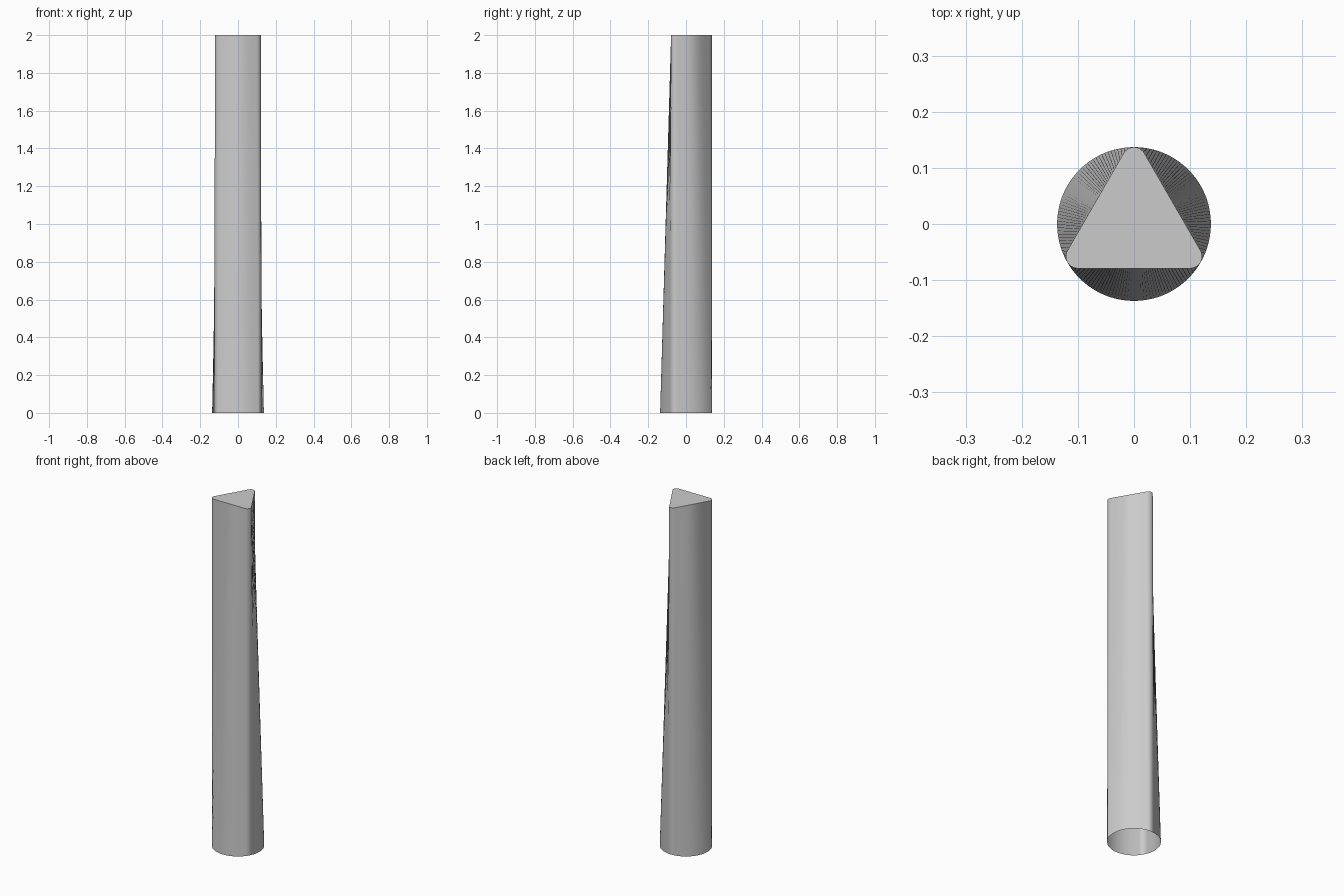
import bpy, bmesh, math

if "Cube" in bpy.data.objects:
    bpy.data.objects.remove(bpy.data.objects["Cube"])

HEIGHT, RADIUS = 2.0, 0.137
CORNER = 0.021                 # corner radius of the triangular top
D = RADIUS - CORNER            # distance of corner centres from the axis
INRADIUS = D / 2 + CORNER
N = 144

def triangle_radius(angle):
    """Polar radius of the rounded triangle, one corner pointing to +y."""
    third = math.radians(120)
    a = abs((angle - math.pi / 2 + third / 2) % third - third / 2)
    tangent = math.atan2(CORNER * math.cos(math.pi / 6), D + CORNER * 0.5)
    if a < tangent:
        return D * math.cos(a) + math.sqrt(CORNER**2 - (D * math.sin(a))**2)
    return INRADIUS / math.cos(math.radians(60) - a)

# Tapered leg: circle at the open foot, lofted to a closed rounded triangle
bm = bmesh.new()
angles = [math.pi / 2 + 2 * math.pi * i / N for i in range(N)]
foot = [bm.verts.new((RADIUS * math.cos(a), RADIUS * math.sin(a), 0)) for a in angles]
top = []
for a in angles:
    r = triangle_radius(a)
    top.append(bm.verts.new((r * math.cos(a), r * math.sin(a), HEIGHT)))
for i in range(N):
    j = (i + 1) % N
    bm.faces.new((foot[i], foot[j], top[j], top[i]))
bm.faces.new(top)

mesh = bpy.data.meshes.new("tapered_leg")
bm.to_mesh(mesh)
bm.free()
leg = bpy.data.objects.new("tapered_leg", mesh)
bpy.context.collection.objects.link(leg)
bpy.context.view_layer.objects.active = leg
leg.select_set(True)
bpy.ops.object.shade_smooth_by_angle(angle=math.radians(30))
